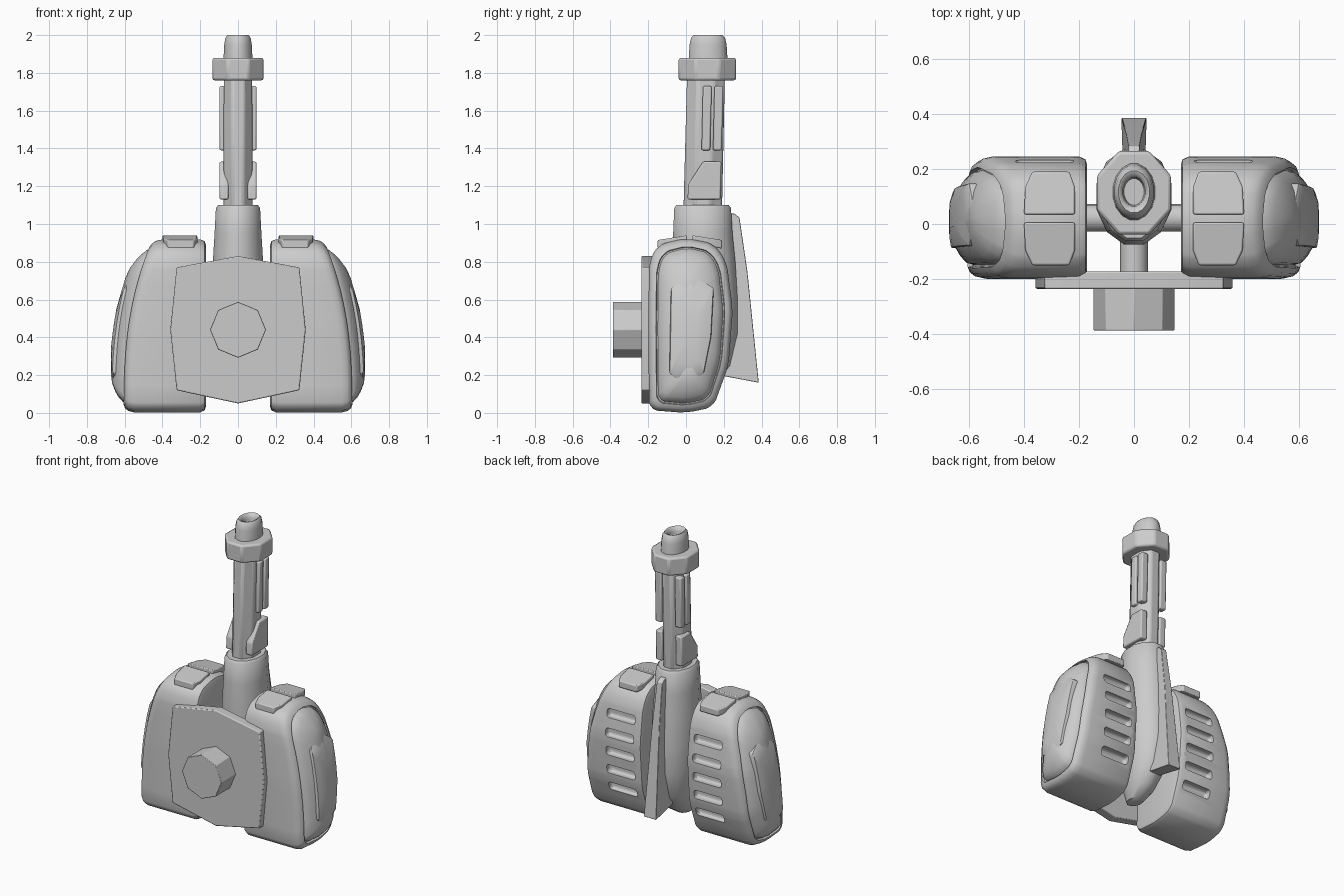
import bpy, bmesh, math
from mathutils import Vector

if "Cube" in bpy.data.objects:
    bpy.data.objects.remove(bpy.data.objects["Cube"])


def loft(name, rings, bevel=0.0, angle=35, mirror=False, closed=False):
    """Skin a list of equal-length point rings; cap the ends unless closed."""
    bm = bmesh.new()
    loops = [[bm.verts.new(p) for p in r] for r in rings]
    n = len(loops[0])
    pairs = list(zip(loops, loops[1:]))
    if closed:
        pairs.append((loops[-1], loops[0]))
    for a, b in pairs:
        for i in range(n):
            j = (i + 1) % n
            bm.faces.new((a[i], a[j], b[j], b[i]))
    if not closed:
        bm.faces.new(loops[0])
        bm.faces.new(loops[-1])
    bmesh.ops.recalc_face_normals(bm, faces=bm.faces)
    me = bpy.data.meshes.new(name)
    bm.to_mesh(me)
    bm.free()
    ob = bpy.data.objects.new(name, me)
    bpy.context.collection.objects.link(ob)
    finish(ob, angle)
    if bevel:
        m = ob.modifiers.new("Bevel", 'BEVEL')
        m.width, m.segments, m.limit_method = bevel, 2, 'ANGLE'
    if mirror:
        ob.modifiers.new("Mirror", 'MIRROR')
    return ob


def finish(ob, angle):
    bpy.ops.object.select_all(action='DESELECT')
    ob.select_set(True)
    bpy.context.view_layer.objects.active = ob
    bpy.ops.object.shade_smooth_by_angle(angle=math.radians(angle))


def oval(z, cy, rx, ry, n=12):
    """Horizontal n-sided ring with flats facing the axes."""
    k = 1 / math.cos(math.pi / n)
    angs = [2 * math.pi * (i + 0.5) / n for i in range(n)]
    return [Vector((rx * k * math.cos(a), cy + ry * k * math.sin(a), z)) for a in angs]


def side_slab(name, pts, x0, x1, **kw):
    return loft(name, [[(x, y, z) for y, z in pts] for x in (x0, x1)], **kw)


def soften(pts, cut=0.03, step=0.1):
    """Round the corners of a closed outline and subdivide its long edges."""
    pts = [Vector(p) for p in pts]
    for c in (cut, cut / 3):
        new = []
        for a, b in zip(pts, pts[1:] + pts[:1]):
            d = b - a
            t = min(c, d.length * 0.3) / d.length
            new += [a + d * t, b - d * t]
        pts = new
    out = []
    for a, b in zip(pts, pts[1:] + pts[:1]):
        k = max(1, round((b - a).length / step))
        out += [a.lerp(b, i / k) for i in range(k)]
    return out


def rim_x(z):
    """Outer edge of the pod curves inward towards the top."""
    return 0.6 - 0.19 * max(z, 0) ** 2.6


# Side pods: rounded body, rim, groove and domed outer face
outline = soften([(-0.195, 0.015), (-0.2, 0.45), (-0.195, 0.8), (-0.15, 0.89), (0, 0.925),
                  (0.15, 0.895), (0.215, 0.8), (0.248, 0.55), (0.225, 0.25), (0.145, 0.03),
                  (0, 0.0)])


def pod_ring(inset, offset, fixed=None):
    ring = []
    for y, z in outline:
        y2 = 0.022 + (y - 0.022) * (1 - inset / 0.222)
        z2 = 0.46 + (z - 0.46) * (1 - inset / 0.46)
        ring.append((fixed if fixed is not None else rim_x(z2) + offset, y2, z2))
    return ring


pod = loft("side_pod", [pod_ring(0.03, 0, 0.17), pod_ring(0.01, 0, 0.177), pod_ring(0, 0, 0.2),
                        pod_ring(0, -0.05), pod_ring(0.007, -0.02), pod_ring(0.02, -0.003),
                        pod_ring(0.04, 0.005), pod_ring(0.044, -0.01), pod_ring(0.05, -0.01),
                        pod_ring(0.056, 0.01), pod_ring(0.08, 0.032), pod_ring(0.11, 0.05),
                        pod_ring(0.155, 0.068), pod_ring(0.205, 0.076)])

# Vent slots cut into the back of the pods
cutters = bmesh.new()
for z, y in [(0.2, 0.21), (0.325, 0.229), (0.45, 0.239), (0.575, 0.246), (0.7, 0.232)]:
    c = bmesh.ops.create_cube(cutters, size=1)["verts"]
    bmesh.ops.scale(cutters, vec=(0.21, 0.08, 0.058), verts=c)
    bmesh.ops.translate(cutters, vec=(0.325, y, z), verts=c)
bmesh.ops.bevel(cutters, geom=cutters.edges[:], offset=0.018, segments=3, affect='EDGES', profile=0.5)
cut_mesh = bpy.data.meshes.new("vent_cutter")
cutters.to_mesh(cut_mesh)
cutters.free()
cutter = bpy.data.objects.new("vent_cutter", cut_mesh)
bpy.context.collection.objects.link(cutter)
cutter.hide_render = True
m = pod.modifiers.new("Vents", 'BOOLEAN')
m.operation, m.solver, m.object = 'DIFFERENCE', 'EXACT', cutter
bpy.context.view_layer.objects.active = pod
bpy.ops.object.modifier_apply(modifier="Vents")
bpy.data.objects.remove(cutter)
finish(pod, 35)
pod.modifiers.new("Mirror", 'MIRROR')

# Raised panel on each domed outer face
panel = soften([(-0.088, 0.21), (-0.08, 0.66), (0.03, 0.74), (0.147, 0.66), (0.133, 0.4),
                (0.095, 0.21), (0.03, 0.175), (-0.05, 0.18)], cut=0.006, step=0.08)


def panel_ring(k, lift):
    ring = []
    for y, z in panel:
        y2, z2 = 0.03 + (y - 0.03) * k, 0.45 + (z - 0.45) * k
        ring.append((rim_x(z2) + lift, y2, z2))
    return ring


loft("outer_panel", [panel_ring(1, 0.02), panel_ring(1, 0.063), panel_ring(0.97, 0.069),
                     panel_ring(0.7, 0.078), panel_ring(0.35, 0.084)], mirror=True)

# Two tilted plates on top of each pod
for name, ya, yb, za, zb in [("top_plate_front", 0.005, -0.15, 0.94, 0.915),
                             ("top_plate_back", 0.035, 0.19, 0.94, 0.915)]:
    e = 0.65
    ym, zm = ya + (yb - ya) * e, za + (zb - za) * e
    pts = [(0.215, ya, za), (0.4, ya, za), (0.395, ym, zm), (0.37, yb, zb),
           (0.235, yb, zb), (0.215, ym, zm)]
    loft(name, [[(x, y, z - 0.045) for x, y, z in pts], pts], bevel=0.006, mirror=True)

# Central body between the pods
loft("center_body", [oval(*r) for r in [
    (0.08, 0.01, 0.045, 0.06), (0.14, 0.05, 0.08, 0.11), (0.25, 0.085, 0.11, 0.155),
    (0.42, 0.1, 0.13, 0.173), (0.6, 0.1, 0.137, 0.173), (0.8, 0.093, 0.133, 0.168),
    (0.95, 0.089, 0.124, 0.157), (1.085, 0.088, 0.117, 0.15), (1.1, 0.088, 0.105, 0.138)]], angle=40)

# Barrel, collar and hollow rounded tip
loft("barrel", [oval(1.05, 0.088, 0.077, 0.102, 8), oval(1.8, 0.106, 0.075, 0.1, 8)],
     bevel=0.012, angle=30)
loft("collar", [oval(1.76, 0.113, 0.135, 0.152, 8), oval(1.88, 0.113, 0.135, 0.152, 8)],
     bevel=0.012, angle=30)
loft("barrel_tip", [oval(z, 0.117, rx, ry, 16) for z, rx, ry in [
    (1.85, 0.078, 0.104), (1.95, 0.073, 0.098), (1.985, 0.067, 0.09), (2.0, 0.056, 0.076),
    (1.995, 0.046, 0.06), (1.97, 0.04, 0.052), (1.91, 0.036, 0.048)]], angle=60)

# Plates and strips on the barrel sides
side_slab("barrel_side_plate", [(0.008, 1.13), (0.012, 1.21), (0.09, 1.33), (0.187, 1.33),
                                (0.183, 1.13)], 0.05, 0.098, bevel=0.008, mirror=True)
for name, y in (("barrel_strip_front", 0.082), ("barrel_strip_back", 0.143)):
    side_slab(name, [(y, 1.39), (y + 0.008, 1.73), (y + 0.054, 1.73), (y + 0.046, 1.39)],
              0.05, 0.098, bevel=0.008, mirror=True)

# Tapered fin along the back, widening downward
fin = [(0.2, 1.06, 0.018), (0.255, 1.055, 0.018), (0.283, 1.035, 0.02), (0.325, 0.75, 0.028),
       (0.385, 0.16, 0.046), (0.2, 0.195, 0.04)]
loft("back_fin", [[(s * w, y, z) for y, z, w in fin] for s in (-1, 1)], bevel=0.003)

# Front shield plate with octagonal knob
shield = [(0, 0.05), (0.325, 0.12), (0.358, 0.44), (0.325, 0.77), (0, 0.83),
          (-0.325, 0.77), (-0.358, 0.44), (-0.325, 0.12)]
loft("front_shield", [[(x, y, z) for x, z in shield] for y in (-0.172, -0.236)], bevel=0.006)
octagon = [(0.148 * math.cos(i * math.pi / 4), 0.44 + 0.148 * math.sin(i * math.pi / 4))
           for i in range(8)]
loft("front_knob", [[(x, y, z) for x, z in octagon] for y in (-0.2, -0.387)], bevel=0.003)

# Axle joining pods and body, and strut holding the shield
circle = [(0.05 * math.cos(i * math.pi / 8), 0.05 * math.sin(i * math.pi / 8)) for i in range(16)]
side_slab("axle", [(0.022 + a, 0.5 + b) for a, b in circle], -0.2, 0.2)
loft("shield_strut", [[(a, y, 0.44 + b) for a, b in circle] for y in (0.0, -0.2)])
